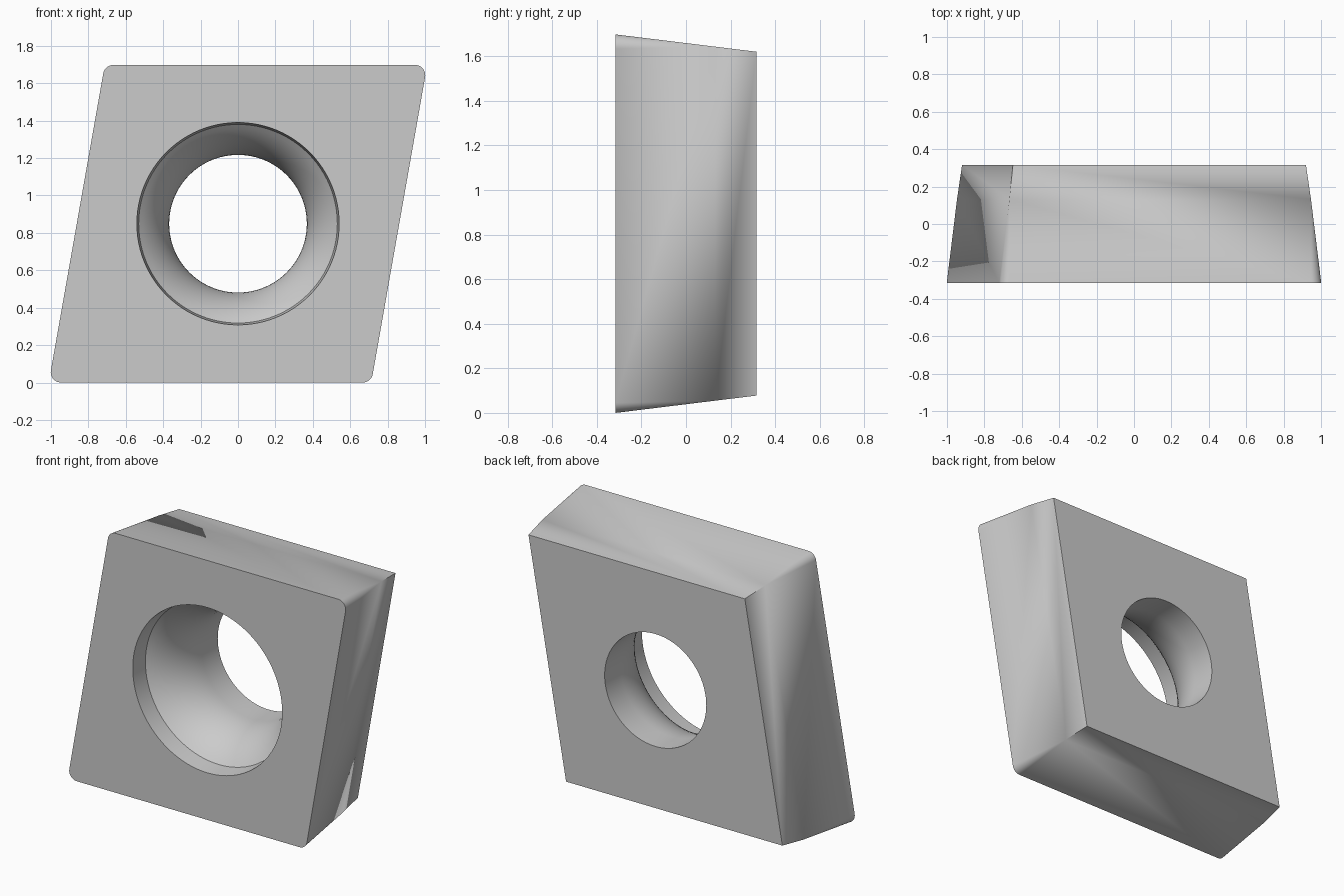
import bpy, bmesh
from math import radians, sin, cos, tan, pi

if "Cube" in bpy.data.objects:
    bpy.data.objects.remove(bpy.data.objects["Cube"])

HALF_T = 0.316              # half thickness
A = 0.849                   # half height of the front rhombus
R = 0.055                   # corner radius on the front face
RELIEF = tan(radians(7))    # side taper
SEGS = 10                   # segments per rounded corner
HOLE_SEGS = 96

bm = bmesh.new()


def rhombus(y, a, r):
    """Ring of an 80 degree rhombus with inscribed radius a and corner radius r."""
    k = a - r
    acute = k * (1 + sin(radians(10))) / cos(radians(10))
    obtuse = k * (1 - sin(radians(10))) / cos(radians(10))
    corners = [(acute, k, -10, 90), (-obtuse, k, 90, 170),
               (-acute, -k, 170, 270), (obtuse, -k, 270, 350)]
    ring = []
    for x, z, a0, a1 in corners:
        for i in range(SEGS + 1):
            t = radians(a0 + (a1 - a0) * i / SEGS)
            ring.append(bm.verts.new((x + r * cos(t), y, A + z + r * sin(t))))
    return ring


def circle(y, r):
    return [bm.verts.new((r * cos(2 * pi * i / HOLE_SEGS), y,
                          A + r * sin(2 * pi * i / HOLE_SEGS)))
            for i in range(HOLE_SEGS)]


def skin(rings):
    for p, q in zip(rings, rings[1:]):
        n = len(p)
        for i in range(n):
            j = (i + 1) % n
            bm.faces.new((p[i], p[j], q[j], q[i]))


# Tapered sides: corner cones run out to sharp corners before the back face
depth = R / RELIEF
skin([rhombus(-HALF_T, A, R),
      rhombus(-HALF_T + depth, A - R, 0),
      rhombus(HALF_T, A - 2 * HALF_T * RELIEF, 0)])

# Screw hole: short rim wall, flared seat, straight bore
neck, flare, start = 0.368, 0.456, 0.15
profile = [(-HALF_T, 0.541)]
for i in range(13):
    t = radians(50 * (1 - i / 12))
    profile.append((start - flare * sin(t), neck + flare * (1 - cos(t))))
profile.append((HALF_T, neck))
skin([circle(y, r) for y, r in profile])

bmesh.ops.remove_doubles(bm, verts=bm.verts[:], dist=1e-5)

# Front and back faces around the hole
for y in (-HALF_T, HALF_T):
    rim = [e for e in bm.edges if e.is_boundary
           and all(abs(v.co.y - y) < 1e-4 for v in e.verts)]
    bmesh.ops.triangle_fill(bm, edges=rim, use_beauty=True, use_dissolve=False)

bmesh.ops.recalc_face_normals(bm, faces=bm.faces[:])
mesh = bpy.data.meshes.new("cutting_insert")
bm.to_mesh(mesh)
bm.free()
insert = bpy.data.objects.new("cutting_insert", mesh)
bpy.context.collection.objects.link(insert)
bpy.context.view_layer.objects.active = insert
insert.select_set(True)
bpy.ops.object.shade_smooth_by_angle(angle=radians(30))
